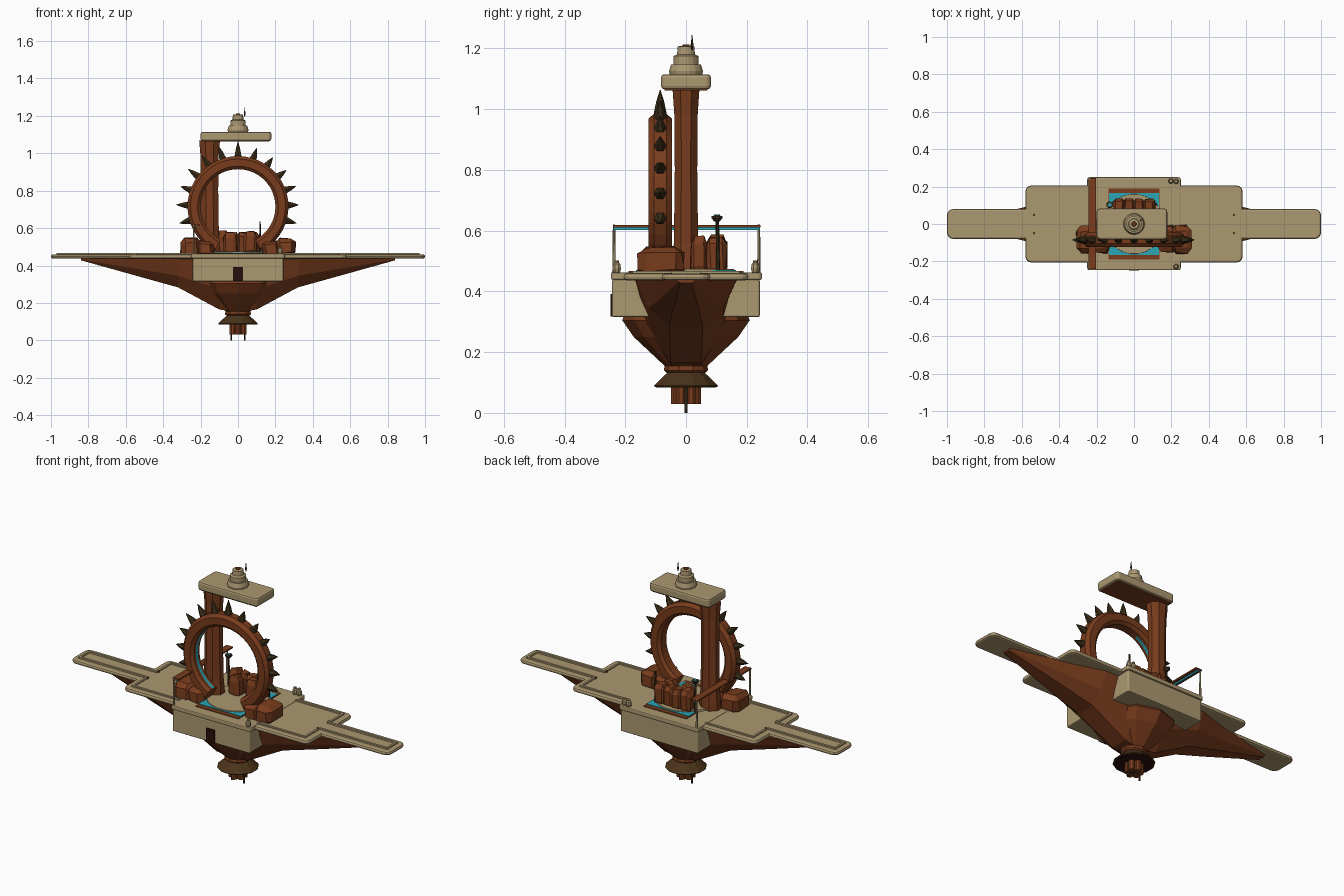
import bpy, bmesh, math, random
from mathutils import Matrix, Vector

random.seed(4)
cube = bpy.data.objects.get("Cube")
if cube:
    bpy.data.objects.remove(cube, do_unlink=True)


def material(name, r, g, b):
    m = bpy.data.materials.new(name)
    m.use_nodes = True
    m.diffuse_color = (r, g, b, 1)
    m.node_tree.nodes["Principled BSDF"].inputs["Base Color"].default_value = (r, g, b, 1)
    return m


SAND = material("sandstone", 0.41, 0.315, 0.165)
RUST = material("rust brown", 0.19, 0.045, 0.012)
DARK = material("dark horn", 0.042, 0.026, 0.009)
BRONZE = material("bronze", 0.07, 0.033, 0.01)
CYAN = material("cyan", 0.025, 0.38, 0.47)
DOOR = material("door maroon", 0.02, 0.005, 0.004)


def finish(name, bm, *mats):
    bmesh.ops.recalc_face_normals(bm, faces=bm.faces)
    mesh = bpy.data.meshes.new(name)
    bm.to_mesh(mesh)
    bm.free()
    for m in mats:
        mesh.materials.append(m)
    ob = bpy.data.objects.new(name, mesh)
    bpy.context.scene.collection.objects.link(ob)
    return ob


def box(name, x, y, z, mat, corner=0, edge=0):
    """Box from min/max pairs, with rounded upright corners and soft edges."""
    bm = bmesh.new()
    bmesh.ops.create_cube(bm, size=1)
    for v in bm.verts:
        v.co = [p[0] if c < 0 else p[1] for c, p in zip(v.co, (x, y, z))]
    if corner:
        upright = [e for e in bm.edges if abs(e.verts[0].co.z - e.verts[1].co.z) > 1e-5]
        bmesh.ops.bevel(bm, geom=upright, offset=corner, segments=4, profile=0.5, affect='EDGES')
    ob = finish(name, bm, mat)
    if edge:
        mod = ob.modifiers.new("soft edge", 'BEVEL')
        mod.width, mod.segments = edge, 2
        mod.limit_method = 'ANGLE'
    return ob


def loft(name, rings, *mats):
    """Capped skin between equal-length rings of points."""
    bm = bmesh.new()
    rows = [[bm.verts.new(p) for p in ring] for ring in rings]
    n = len(rows[0])
    for a, b in zip(rows, rows[1:]):
        for i in range(n):
            j = (i + 1) % n
            bm.faces.new((a[i], a[j], b[j], b[i]))
    bm.faces.new(rows[0])
    bm.faces.new(rows[-1])
    return finish(name, bm, *mats)


def turned(name, profile, mat, at=(0, 0, 0), sides=8, sy=1, matrix=Matrix.Identity(3)):
    """Faceted turned shape from (radius, height) pairs."""
    rings = []
    for r, z in profile:
        angles = [math.tau * (i + 0.5) / sides for i in range(sides)]
        rings.append([matrix @ Vector((r * math.cos(a), r * sy * math.sin(a), z)) + Vector(at)
                      for a in angles])
    return loft(name, rings, mat)


def rock(name, x, y, z):
    """Chunky faceted boulder."""
    bm = bmesh.new()
    bmesh.ops.create_cube(bm, size=1)
    bmesh.ops.bevel(bm, geom=bm.edges[:], offset=0.2, segments=1, affect='EDGES')
    for v in bm.verts:
        v.co += Vector([random.uniform(-0.05, 0.05) for _ in range(3)])
        v.co = [p[0] + (c + 0.5) * (p[1] - p[0]) for c, p in zip(v.co, (x, y, z))]
    return finish(name, bm, RUST)


# Deck, docking arms and central block
box("wide_deck", (-0.58, 0.58), (-0.205, 0.205), (0.436, 0.46), SAND, 0.03, 0.01)
box("long_arms", (-1, 1), (-0.08, 0.08), (0.437, 0.459), SAND, 0.035, 0.01)
box("centre_plate", (-0.25, 0.25), (-0.247, 0.25), (0.438, 0.463), SAND, 0.012, 0.006)
box("centre_block", (-0.242, 0.242), (-0.243, 0.243), (0.315, 0.44), SAND, 0.008, 0.006)
box("front_door", (-0.026, 0.026), (-0.249, -0.24), (0.317, 0.392), DOOR)

# Raised trim following the deck edge
half = [(0.25, 0.17), (0.54, 0.17), (0.54, 0.042), (0.965, 0.042)]
for sx in (-1, 1):
    path = [(sx * x, y) for x, y in half] + [(sx * x, -y) for x, y in reversed(half)]
    for (x0, y0), (x1, y1) in zip(path, path[1:]):
        box("deck_trim", (min(x0, x1) - 0.006, max(x0, x1) + 0.006),
            (min(y0, y1) - 0.006, max(y0, y1) + 0.006), (0.455, 0.467), SAND)
    for y in (-0.05, 0.05):
        turned("deck_bolt", [(0.007, 0.455), (0.006, 0.468)], BRONZE, (sx * 0.535, y, 0))

# Keel wings: x, top half width, bottom half width, bottom height
stations = [(0.04, 0.17, 0.05, 0.155), (0.1, 0.17, 0.05, 0.165), (0.32, 0.165, 0.055, 0.283),
            (0.5, 0.11, 0.045, 0.333), (0.84, 0.03, 0.018, 0.428)]
for sx, side in ((1, "left"), (-1, "right")):
    rings = []
    for x, w, b, z in stations:
        mid = 0.6 * z + 0.4 * 0.438
        rings.append([(sx * x, w, 0.438), (sx * x, 0.62 * w + 0.38 * b, mid), (sx * x, b, z),
                      (sx * x, -b, z), (sx * x, -0.62 * w - 0.38 * b, mid), (sx * x, -w, 0.438)])
    loft(side + "_keel_wing", rings, RUST)

# Lower bowl, hollow flared skirt and thruster tubes
turned("keel_bowl", [(0.2, 0.33), (0.21, 0.305), (0.172, 0.25), (0.078, 0.162), (0.06, 0.145)],
       RUST, sides=10)
turned("neck_collar", [(0.055, 0.125), (0.073, 0.14), (0.07, 0.158), (0.055, 0.165)], RUST, sides=10)
turned("skirt", [(0.05, 0.15), (0.066, 0.13), (0.109, 0.09), (0.107, 0.086)], BRONZE, sides=12)
turned("skirt_hollow", [(0.1, 0.088), (0.102, 0.084)], DOOR, sides=12)
turned("thruster_core", [(0.03, 0.1), (0.03, 0.035)], DARK)
for i in range(6):
    a = math.tau * (i + 0.5) / 6
    turned("thruster_tube", [(0.017, 0.1), (0.017, 0.03)], RUST,
           (0.033 * math.cos(a), 0.033 * math.sin(a), 0))
for x in (-0.037, 0.037):
    turned("thruster_rod", [(0.005, 0.0), (0.005, 0.09)], DARK, (x, 0, 0), 6)

# Great ring, open at the foot, with a glowing strip inside its right flank
C, R = Vector((0, -0.085, 0.715)), 0.236
section = [(0.034, -0.02), (0.034, 0.02), (0.018, 0.039), (-0.02, 0.039), (-0.036, 0.024),
           (-0.036, 0.009), (-0.036, -0.009), (-0.036, -0.024), (-0.02, -0.039), (0.018, -0.039)]
hoops = []
for i in range(37):
    a = math.radians(-62 + 304 * i / 36)
    hoops.append([C + Vector(((R + r) * math.cos(a), y, (R + r) * math.sin(a))) for r, y in section])
ring = loft("great_ring", hoops, RUST, CYAN)
for f in ring.data.polygons:
    d = f.center - C
    if Vector((d.x, d.z)).length < R - 0.03 and abs(d.y) < 0.005 and d.x < -0.09:
        f.material_index = 1

# Horns around the ring
for i in range(13):
    a = math.radians(-16 + i * 212 / 12)
    length = 0.085 if i == 6 else random.uniform(0.058, 0.075)
    turned("ring_horn", [(0.016, -0.012), (0.021, 0.008), (0.013, length * 0.55), (0.001, length)], DARK,
           C + Vector((math.cos(a), 0, math.sin(a))) * 0.264, 6,
           matrix=Matrix.Rotation(math.pi / 2 - a, 3, 'Y'))

# Pillar, canopy and tiered cap
turned("pillar", [(0.062, 0.45), (0.06, 0.5), (0.054, 0.56), (0.05, 0.8), (0.052, 0.98), (0.06, 1.068)],
       RUST, (-0.152, 0, 0), 8, 0.8)
box("canopy", (-0.2, 0.178), (-0.082, 0.082), (1.066, 1.115), SAND, 0.018, 0.01)
box("canopy_underside", (-0.185, 0.165), (-0.07, 0.07), (1.062, 1.068), RUST)
turned("tiered_cap", [(0.054, 1.112), (0.057, 1.125), (0.05, 1.148), (0.042, 1.148), (0.042, 1.175),
                      (0.03, 1.18), (0.028, 1.206), (0.02, 1.208)], SAND, sides=16)
turned("cap_knob", [(0.015, 1.2), (0.012, 1.213)], RUST)
turned("antenna", [(0.002, 1.195), (0.005, 1.21), (0.003, 1.225), (0.001, 1.245)], DARK,
       (0.036, 0.02, 0), 6)

# Pool with rust borders and round dais
box("pool_border", (-0.135, 0.135), (-0.19, 0.19), (0.458, 0.467), RUST)
box("pool_water", (-0.133, 0.133), (-0.165, 0.165), (0.462, 0.47), CYAN)
turned("dais", [(0.162, 0.462), (0.16, 0.474)], SAND, sides=24)

# Boulders: ring footings and a back cluster
for s in (-1, 1):
    for x0, x1, h in ((0.13, 0.225, 0.53), (0.2, 0.305, 0.545)):
        rock("footing_boulder", sorted((s * x0, s * x1)), (-0.155, -0.01), (0.45, h))
for i in range(4):
    x = -0.112 + i * 0.054
    h = random.uniform(0.572, 0.588)
    rock("back_boulder", (x, x + 0.062), (0.066, 0.134), (0.455, h))
    if i % 2:
        rock("inner_boulder", (x - 0.02, x + 0.05), (0.015, 0.072), (0.455, h))

# Awning over the right edge of the deck
for y in (-0.237, 0.24):
    turned("awning_post", [(0.006, 0.455), (0.004, 0.62)], SAND, (-0.236, y, 0), 6)
box("awning_top", (-0.243, -0.203), (-0.24, 0.245), (0.61, 0.618), RUST)
box("awning_glow", (-0.226, -0.218), (-0.238, 0.243), (0.602, 0.61), CYAN)

# Lamp, mast and deck pots
turned("lamp_post", [(0.007, 0.455), (0.005, 0.635)], DARK, (-0.13, 0.102, 0), 6)
turned("lamp_cap", [(0.009, 0.63), (0.019, 0.64), (0.019, 0.648), (0.008, 0.65)], DARK, (-0.13, 0.102, 0))
turned("lamp_glow", [(0.011, 0.648), (0.01, 0.653)], CYAN, (-0.13, 0.102, 0))
turned("mast", [(0.007, 0.455), (0.004, 0.635)], DARK, (0.118, 0.105, 0), 6)
for x, y in ((0.225, 0.228), (0.198, 0.23), (0.225, -0.228)):
    turned("deck_pot", [(0.011, 0.46), (0.015, 0.475), (0.013, 0.49), (0.007, 0.495), (0.009, 0.502)],
           SAND, (x, y, 0))
